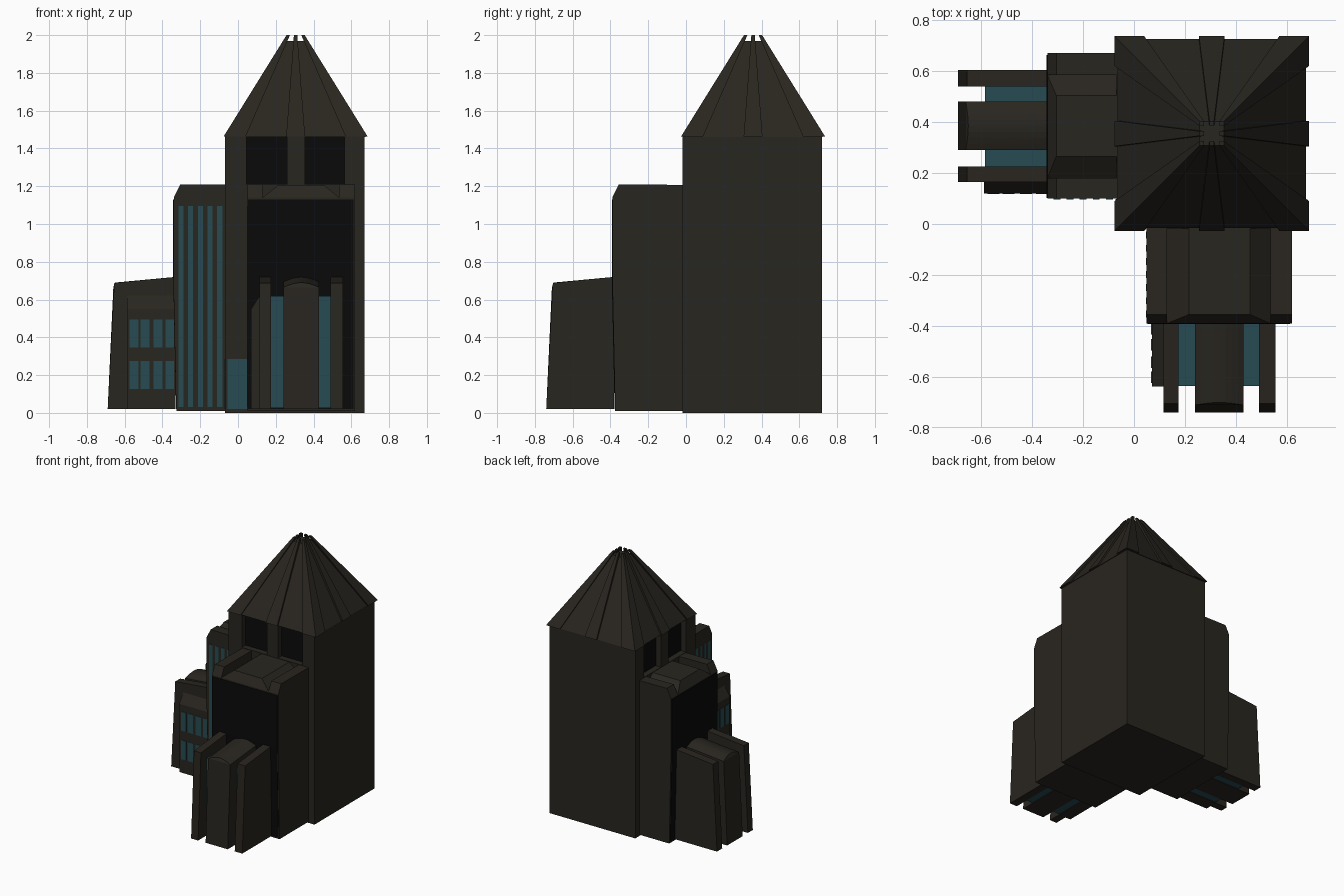
import bpy, bmesh
from math import radians, sin, pi
from itertools import product

if "Cube" in bpy.data.objects:
    bpy.data.objects.remove(bpy.data.objects["Cube"])


def material(name, rgb):
    m = bpy.data.materials.new(name)
    m.diffuse_color = (*rgb, 1)
    m.use_nodes = True
    m.node_tree.nodes["Principled BSDF"].inputs["Base Color"].default_value = m.diffuse_color
    return m


STONE = material("dark_stone", (0.022, 0.019, 0.014))
GLASS = material("teal_glass", (0.02, 0.07, 0.085))
BLACK = material("black_panel", (0.003, 0.003, 0.003))

# Diagonal reflections: front part -> matching left part
WING = lambda p: (p[1] + 0.05, p[0] + 0.05, p[2])
TOWER = lambda p: (p[1] - 0.05, p[0] + 0.05, p[2])


def hull(name, pts, mat=STONE, twin=None):
    """Convex solid through pts, optionally repeated on the left side."""
    for label, f in (("", None), ("_left", twin)):
        if label and not twin:
            continue
        bm = bmesh.new()
        for p in pts:
            bm.verts.new(f(p) if f else p)
        bmesh.ops.convex_hull(bm, input=bm.verts[:])
        bmesh.ops.dissolve_limit(bm, angle_limit=radians(0.5),
                                 verts=bm.verts[:], edges=bm.edges[:])
        bmesh.ops.recalc_face_normals(bm, faces=bm.faces[:])
        me = bpy.data.meshes.new(name + label)
        bm.to_mesh(me)
        bm.free()
        me.materials.append(mat)
        bpy.context.collection.objects.link(bpy.data.objects.new(name + label, me))


def box(name, x, y, z, mat=STONE, twin=None):
    hull(name, list(product(x, y, z)), mat, twin)


def prism(name, x, yz, mat=STONE, twin=WING):
    hull(name, [(a, *p) for a in x for p in yz], mat, twin)


# Tower shaft and recessed belfry
box("tower_shaft", (-0.068, 0.67), (-0.018, 0.72), (0, 1.21))
box("belfry_core", (-0.02, 0.67), (0.03, 0.72), (1.21, 1.462))
box("belfry_opening", (-0.01, 0.6), (0.025, 0.04), (1.212, 1.46), BLACK, TOWER)
box("belfry_corner_pillar", (-0.068, 0.045), (-0.018, 0.095), (1.21, 1.462))
for x in ((0.26, 0.355), (0.565, 0.67)):
    box("belfry_pillar", x, (-0.018, 0.05), (1.21, 1.462), STONE, TOWER)

# Corner entrance glass
box("entrance_glass", (-0.055, 0.048), (-0.022, 0), (0.02, 0.285), GLASS, TOWER)

# Roof and its converging ribs
CX, CY = 0.305, 0.355


def taper(name, base, top, z0, z1):
    """Solid between a base rectangle and a top rectangle, about the roof axis."""
    hull(name, [(CX + x, CY + y, z) for r, z in ((base, z0), (top, z1))
                for x, y in product(*r)])


taper("roof", ((-.37, .37),) * 2, ((-.048, .048),) * 2, 1.46, 1.97)
for sx, sy in product((-1, 1), (-1, 1)):
    taper("roof_corner_rib", ((.265 * sx, .382 * sx), (.265 * sy, .382 * sy)),
          ((.03 * sx, .048 * sx), (.03 * sy, .048 * sy)), 1.462, 2.0)
for s in (-1, 1):
    side, long = (-.05, .05), (.3 * s, .382 * s)
    tside, tlong = (-.009, .009), (.03 * s, .048 * s)
    taper("roof_mid_rib", (side, long), (tside, tlong), 1.462, 2.0)
    taper("roof_mid_rib", (long, side), (tlong, tside), 1.462, 2.0)

# Upper wing: body, dark end panel, ribbed top
prism("upper_wing", (0.05, 0.62), [(-0.01, 0.01), (-0.375, 0.01), (-0.39, 0.72),
                                   (-0.39, 1.14), (-0.01, 1.14)])
prism("upper_end_panel", (0.052, 0.612), [(-0.37, 0.02), (-0.378, 0.02), (-0.393, 0.72),
                                          (-0.393, 1.13), (-0.37, 1.13)], BLACK)
for x in ((0.05, 0.13), (0.535, 0.62)):
    prism("upper_roof_fin", x, [(-0.39, 1.14), (-0.355, 1.21), (-0.01, 1.207), (-0.01, 1.14)])
hull("upper_roof_centre",
     [(x, y, 1.14) for x in (0.13, 0.535) for y in (-0.39, -0.01)] +
     [(x, y, 1.207) for x in (0.215, 0.455) for y in (-0.355, -0.01)], STONE, WING)
for i in range(7):
    y = -0.366 + 0.0515 * i
    box("upper_glass_strip", (0.047, 0.06), (y, y + 0.027), (0.03, 1.095), GLASS, WING)

# Lower wing: outer fins, arched centre pier, glass between
for x in ((0.115, 0.175), (0.49, 0.555)):
    prism("lower_fin", x, [(-0.38, 0.02), (-0.74, 0.02), (-0.705, 0.688), (-0.38, 0.72)])
pier = [(x, y, 0.02) for x in (0.24, 0.43) for y in (-0.38, -0.74)]
for i in range(9):
    t = i / 8
    rise = 0.025 * sin(pi * t)
    pier += [(0.24 + 0.19 * t, -0.71 + rise * 0.4, 0.665 + rise),
             (0.24 + 0.19 * t, -0.38, 0.695 + rise)]
hull("lower_centre_pier", pier, STONE, WING)
for x in ((0.175, 0.24), (0.43, 0.49)):
    box("lower_glass", x, (-0.635, -0.38), (0.025, 0.62), GLASS, WING)

# Window wall on the inner side of the lower wing
hull("window_wall", [(x, y, z) for y in (-0.638, -0.38)
                     for x, z in ((0.07, 0.02), (0.07, 0.55), (0.12, 0.63), (0.12, 0.02))],
     STONE, WING)
for y, z in product((-0.624, -0.565, -0.497, -0.434), (0.126, 0.347)):
    box("small_window", (0.067, 0.08), (y, y + 0.046), (z, z + 0.148), GLASS, WING)
